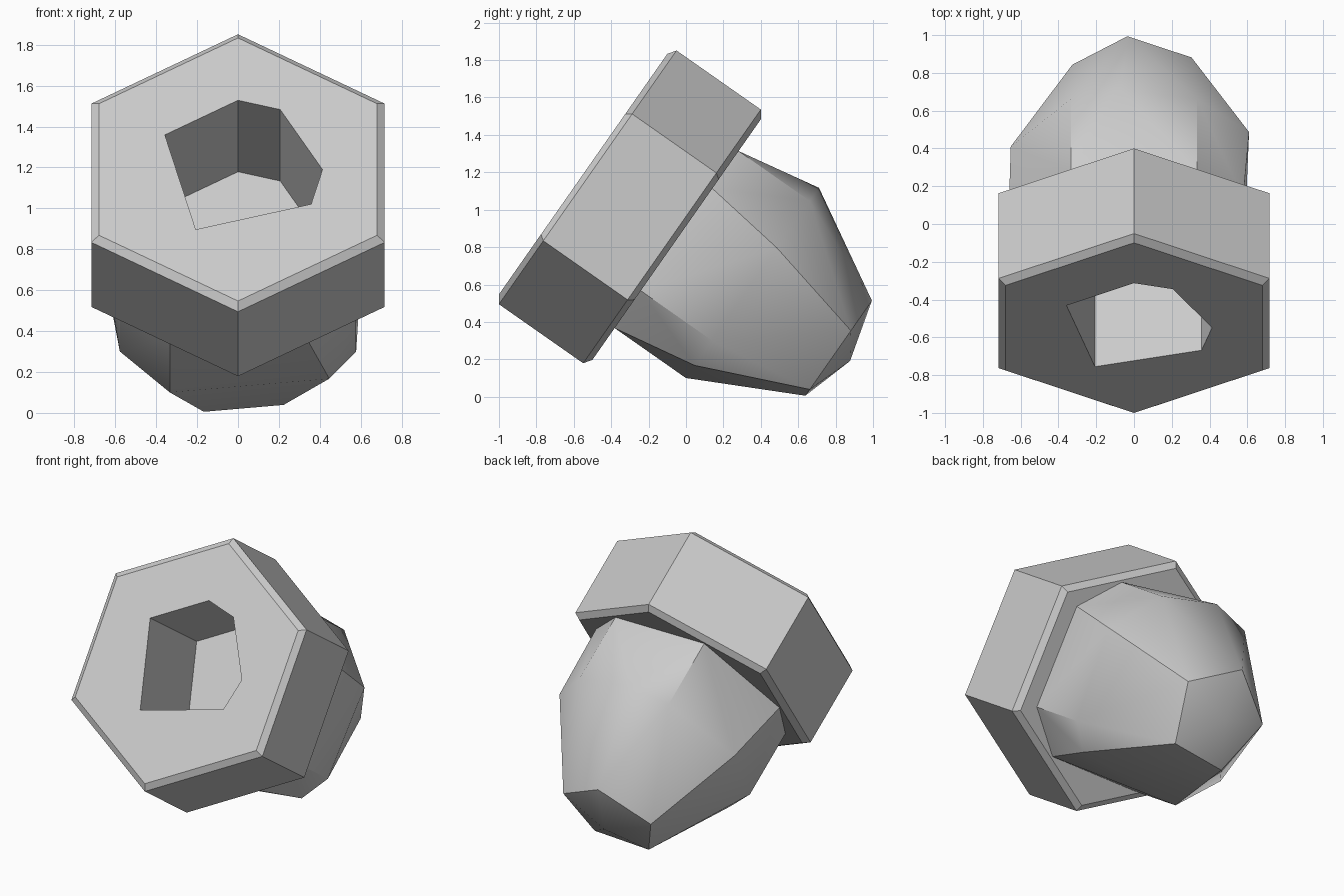
import bpy
import bmesh
from math import sin, cos, radians
from mathutils import Vector

cube = bpy.data.objects.get("Cube")
if cube:
    bpy.data.objects.remove(cube)

# One plain grey for the whole bolt
grey = bpy.data.materials.new("light_grey")
grey.use_nodes = True
colour = (0.6, 0.6, 0.6, 1)
grey.diffuse_color = colour
grey.node_tree.nodes["Principled BSDF"].inputs["Base Color"].default_value = colour

# The bolt leans: its axis runs backwards and down from the centre of the head face
TILT = radians(35)
FACE_CENTRE = Vector((0, -0.55, 1.19))
ACROSS = Vector((1, 0, 0))
UP = Vector((0, sin(TILT), cos(TILT)))
AXIS = Vector((0, cos(TILT), -sin(TILT)))


def ring(bm, angles, radius, depth):
    """Vertices on a circle around the axis, at a depth behind the head face."""
    return [bm.verts.new(FACE_CENTRE + AXIS * depth
                         + (ACROSS * cos(radians(a)) + UP * sin(radians(a))) * radius)
            for a in angles]


def finish(bm, name):
    bmesh.ops.recalc_face_normals(bm, faces=bm.faces[:])
    mesh = bpy.data.meshes.new(name)
    bm.to_mesh(mesh)
    bm.free()
    mesh.materials.append(grey)
    obj = bpy.data.objects.new(name, mesh)
    bpy.context.collection.objects.link(obj)
    return obj


# Hexagonal head with chamfered rims and an uneven six-sided socket
THICK, RIM, CORNER, SOCKET = 0.61, 0.03, 0.828, 0.413
hexagon = [90, 30, -30, -90, -150, 150]
socket = [90, 60, 0, -30, -120, 150]
bm = bmesh.new()
loops = [ring(bm, socket, SOCKET, 0),
         ring(bm, hexagon, CORNER - 0.043, 0),
         ring(bm, hexagon, CORNER, RIM),
         ring(bm, hexagon, CORNER, THICK - RIM),
         ring(bm, hexagon, CORNER - 0.043, THICK),
         ring(bm, socket, SOCKET, THICK)]
for i, a in enumerate(loops):
    b = loops[(i + 1) % len(loops)]
    for j in range(6):
        k = (j + 1) % 6
        bm.faces.new((a[j], a[k], b[k], b[j]))
finish(bm, "hex_head")

# Faceted shank: a rough cylinder wrapped together with a five-sided dome
RADIUS, SHOULDER = 0.667, 1.075
pentagon = [24 + 72 * i for i in range(5)]
bm = bmesh.new()
ring(bm, [30, 60, 120, 180, -150, -120, -60, -30], RADIUS, THICK - 0.001)
ring(bm, pentagon + [60, 120, -150, -30], RADIUS, SHOULDER)
ring(bm, pentagon, RADIUS * 0.5, SHOULDER + RADIUS * cos(radians(30)))
ring(bm, [0], 0, SHOULDER + RADIUS)
bmesh.ops.convex_hull(bm, input=bm.verts[:])
shank = finish(bm, "faceted_shank")

bpy.ops.object.select_all(action='DESELECT')
shank.select_set(True)
bpy.context.view_layer.objects.active = shank
bpy.ops.object.shade_smooth_by_angle(angle=radians(30))
